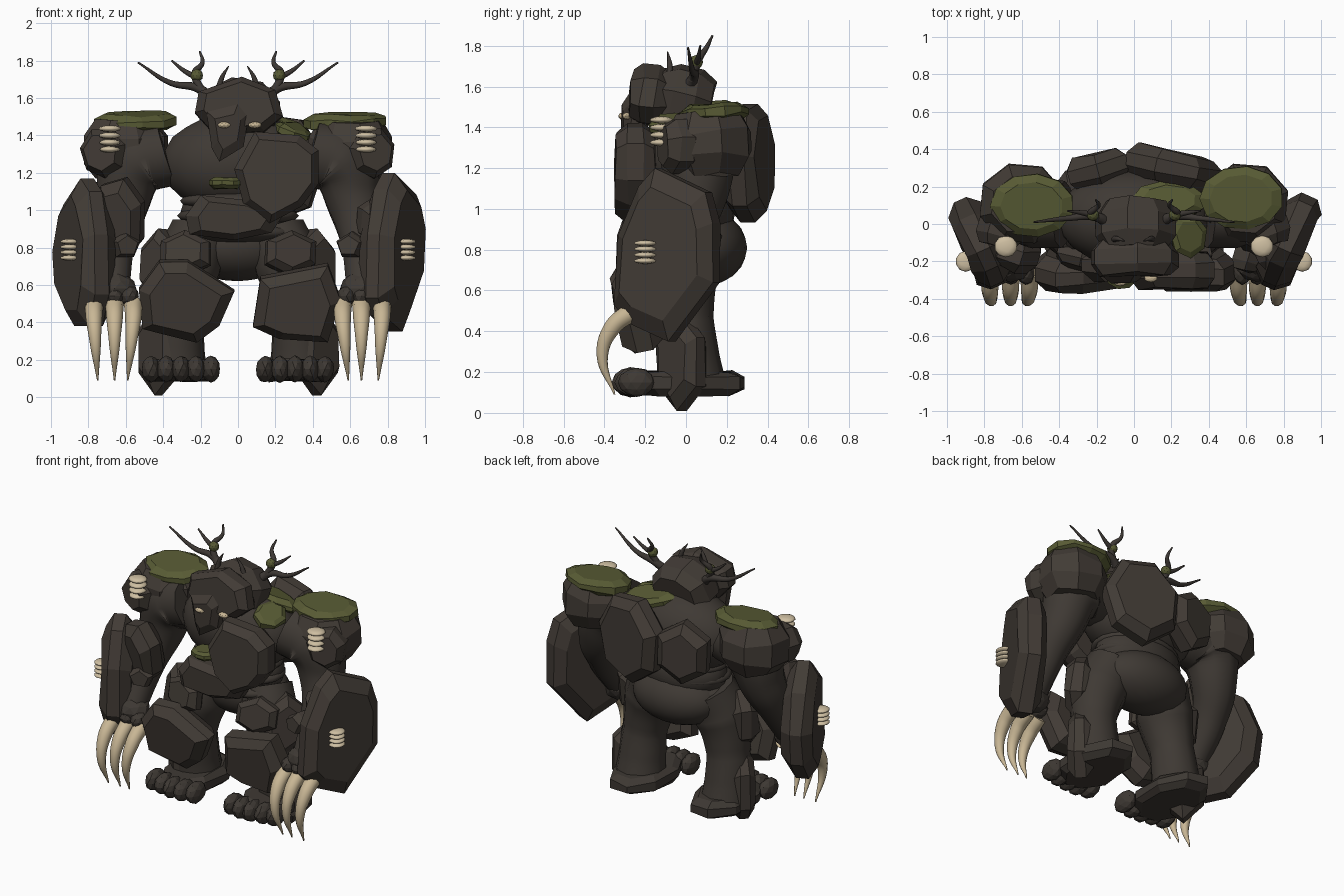
import bpy, bmesh, math, random
from mathutils import Vector

random.seed(4)
if "Cube" in bpy.data.objects:
    bpy.data.objects.remove(bpy.data.objects["Cube"])


def material(name, rgb):
    m = bpy.data.materials.new(name)
    m.use_nodes = True
    m.diffuse_color = (*rgb, 1)
    bsdf = next(n for n in m.node_tree.nodes if n.type == "BSDF_PRINCIPLED")
    bsdf.inputs["Base Color"].default_value = (*rgb, 1)
    return m


ROCK = material("brown rock", (0.054, 0.044, 0.036))
HIDE = material("dark hide", (0.049, 0.041, 0.034))
WOOD = material("antler wood", (0.045, 0.038, 0.033))
MOSS = material("green moss", (0.096, 0.103, 0.034))
BONE = material("cream bone", (0.58, 0.47, 0.30))
FUNGUS = material("pale fungus", (0.62, 0.52, 0.36))


def finish(name, bm, mat, smooth=False):
    bmesh.ops.recalc_face_normals(bm, faces=bm.faces)
    me = bpy.data.meshes.new(name)
    bm.to_mesh(me)
    bm.free()
    me.materials.append(mat)
    for p in me.polygons:
        p.use_smooth = smooth
    ob = bpy.data.objects.new(name, me)
    bpy.context.collection.objects.link(ob)


def ngon(n, ru, rv, phase=0.3):
    return [(ru * math.cos(phase + math.tau * i / n), rv * math.sin(phase + math.tau * i / n))
            for i in range(n)]


def plate(name, pts, origin, u, v, thick, mat=ROCK, inset=0.72, jitter=0.01):
    """Faceted slab: outline pts along u and v, with chamfered front and back."""
    u, v, o = Vector(u), Vector(v), Vector(origin)
    n = u.cross(v).normalized()
    ca = sum(p[0] for p in pts) / len(pts)
    cb = sum(p[1] for p in pts) / len(pts)
    bm = bmesh.new()
    rings = []
    for w, s in ((-0.5, inset), (-0.2, 1), (0.2, 1), (0.5, inset)):
        rings.append([bm.verts.new(o + u * (ca + (a - ca) * s) + v * (cb + (b - cb) * s)
                      + n * (w * thick + random.uniform(-jitter, jitter))) for a, b in pts])
    for r0, r1 in zip(rings, rings[1:]):
        for i in range(len(pts)):
            j = (i + 1) % len(pts)
            bm.faces.new((r0[i], r0[j], r1[j], r1[i]))
    bm.faces.new(rings[0])
    bm.faces.new(rings[-1])
    finish(name, bm, mat)


def blob(name, c, r, mat=HIDE, smooth=True, jitter=0.0, detail=3):
    """Smooth ellipsoid, or a rough boulder when flat."""
    bm = bmesh.new()
    bmesh.ops.create_icosphere(bm, subdivisions=detail, radius=1)
    for vert in bm.verts:
        k = 1 + random.uniform(-jitter, jitter)
        vert.co = Vector([c[i] + vert.co[i] * r[i] * k for i in range(3)])
    finish(name, bm, mat, smooth)


def boulder(name, c, r, mat=HIDE):
    blob(name, c, r, mat, False, 0.04, 2)


def tube(name, pts, mat, res=3):
    """Tapered tube through (x, y, z, radius) points."""
    cu = bpy.data.curves.new(name, "CURVE")
    cu.dimensions = "3D"
    cu.bevel_depth, cu.bevel_resolution, cu.resolution_u = 1, res, 8
    cu.use_fill_caps = True
    sp = cu.splines.new("BEZIER")
    sp.bezier_points.add(len(pts) - 1)
    for bp, p in zip(sp.bezier_points, pts):
        bp.co, bp.radius = p[:3], p[3]
        bp.handle_left_type = bp.handle_right_type = "AUTO"
    tmp = bpy.data.objects.new(name + "_path", cu)
    bpy.context.collection.objects.link(tmp)
    me = bpy.data.meshes.new_from_object(tmp.evaluated_get(bpy.context.evaluated_depsgraph_get()))
    bpy.data.objects.remove(tmp)
    bm = bmesh.new()
    bm.from_mesh(me)
    finish(name, bm, mat, True)


X, Y, Z = (1, 0, 0), (0, 1, 0), (0, 0, 1)

# Torso and pelvis
blob("chest", (0, 0.03, 1.25), (0.41, 0.26, 0.27))
blob("waist", (0, 0.03, 0.98), (0.31, 0.21, 0.2))
blob("pelvis", (0, 0.08, 0.81), (0.32, 0.22, 0.19))
blob("neck", (0, -0.02, 1.44), (0.2, 0.15, 0.14))
for i, z in enumerate((0.88, 0.97, 1.05)):
    blob("waist_fold_%d" % i, (0, 0.01, z), (0.34 - 0.015 * i, 0.23, 0.065))

# Front armour
plate("chest_plate", [(0.09, 1.42), (0.33, 1.4), (0.43, 1.32), (0.43, 1.14), (0.34, 1.02),
                      (0.17, 0.93), (0.03, 1.03), (-0.02, 1.22)], (0, -0.25, 0), X, Z, 0.19, inset=0.82)
plate("belly_plate", [(-0.2, 1.08), (0.08, 1.05), (0.24, 0.97), (0.18, 0.88), (-0.02, 0.84),
                      (-0.26, 0.87), (-0.28, 0.97)], (0, -0.22, 0), X, Z, 0.17)
plate("belly_moss", ngon(9, 0.09, 0.08), (-0.065, -0.27, 1.145), X, Y, 0.06, MOSS, jitter=0.004)

# Back armour and moss patches on the upper torso
plate("large_back_plate", ngon(7, 0.27, 0.3, 0.35), (0.2, 0.3, 1.23), (-0.97, 0.22, 0), Z, 0.18, inset=0.8)
plate("small_back_plate", ngon(6, 0.19, 0.21, 0.5), (-0.19, 0.29, 1.23), (-0.96, -0.26, 0), Z, 0.18)
plate("back_moss", ngon(9, 0.2, 0.11), (0.18, 0.12, 1.445), (1, 0, -0.2), (0, 1, -0.25), 0.08, MOSS)
plate("collar_moss", ngon(7, 0.1, 0.12), (0.29, -0.06, 1.42), (1, 0, -0.3), (0, 1, 0.2), 0.07, MOSS)

# Head
plate("skull", ngon(8, 0.22, 0.17, 0.2), (0.01, -0.01, 1.53), X, (0, 0.25, 1), 0.26, inset=0.75)
plate("brow", [(-0.21, 1.63), (0.02, 1.71), (0.2, 1.64), (0.24, 1.5), (0.14, 1.42), (-0.13, 1.41),
               (-0.23, 1.52)], (0, -0.34, 0), X, (0, 0.1, 1), 0.18, inset=0.8)
plate("snout", [(-0.17, 1.53), (0.0, 1.57), (0.06, 1.52), (0.03, 1.34), (-0.1, 1.26), (-0.14, 1.33)],
      (0, -0.25, 0), X, Z, 0.13, inset=0.6)
blob("right_eye", (-0.075, -0.31, 1.455), (0.036, 0.022, 0.018), BONE, False, 0, 2)
blob("left_eye", (0.09, -0.29, 1.455), (0.036, 0.022, 0.018), BONE, False, 0, 2)

# Outlines that differ between the two sides
knee = {-1: [(0.27, 0.73), (0.02, 0.57), (0.1, 0.39), (0.22, 0.30), (0.51, 0.37), (0.53, 0.58), (0.42, 0.73)],
        1: [(0.12, 0.64), (0.48, 0.71), (0.55, 0.52), (0.48, 0.30), (0.22, 0.32), (0.08, 0.38)]}
forearm = {-1: [(0.13, 0.78), (0.04, 1.03), (-0.14, 1.17), (-0.24, 1.1), (-0.32, 0.87), (-0.33, 0.55),
                (-0.24, 0.38), (-0.08, 0.38), (0.1, 0.56)],
           1: [(0.15, 0.93), (0.11, 1.08), (-0.14, 1.20), (-0.22, 1.11), (-0.32, 0.87), (-0.34, 0.53),
               (-0.27, 0.44), (-0.07, 0.35), (0.15, 0.64)]}

for s, side in ((-1, "right"), (1, "left")):
    def P(x, y, z, *r):
        return (s * x, y, z, *r)

    # Antlers with a mossy joint, and a small brow horn
    tube(side + "_antler", [P(0.13, 0.0, 1.58, 0.032), P(0.21, 0.04, 1.65, 0.024), P(0.36, 0.03, 1.68, 0.015),
                            P(0.535, 0.01, 1.79, 0.005)], WOOD)
    tube(side + "_antler_top", [P(0.19, 0.03, 1.63, 0.022), P(0.23, 0.06, 1.73, 0.02),
                                P(0.19, 0.1, 1.79, 0.012), P(0.205, 0.13, 1.85, 0.005)], WOOD)
    tube(side + "_antler_branch", [P(0.22, 0.05, 1.71, 0.018), P(0.28, 0.06, 1.74, 0.013),
                                   P(0.355, 0.07, 1.80, 0.005)], WOOD)
    tube(side + "_brow_horn", [P(0.11, -0.08, 1.62, 0.02), P(0.085, -0.08, 1.71, 0.013),
                               P(0.05, -0.09, 1.77, 0.003)], WOOD)
    blob(side + "_antler_moss", P(0.22, 0.05, 1.72), (0.034,) * 3, MOSS, False, 0, 2)

    # Shoulder and arm
    tube(side + "_arm", [P(0.38, 0.05, 1.3, 0.18), P(0.54, 0.06, 1.25, 0.19), P(0.62, 0.04, 1.04, 0.15),
                         P(0.66, -0.06, 0.83, 0.115), P(0.66, -0.2, 0.6, 0.085)], HIDE)
    plate(side + "_shoulder_rock", ngon(8, 0.235, 0.22), P(0.6, 0.11, 1.32), X, (0, 1, 0.05), 0.32, jitter=0.02)
    plate(side + "_shoulder_front_rock", ngon(7, 0.13, 0.14), P(0.71, -0.03, 1.31), (0.95, 0.3 * s, 0), Z, 0.18)
    plate(side + "_shoulder_moss", ngon(11, 0.225, 0.17), P(0.56 + 0.015 * s, 0.12 + 0.02 * s, 1.47),
          (1, 0, 0.03), (0, 1, 0.08), 0.09, MOSS, 0.75)
    plate(side + "_forearm_plate", forearm[s], P(0.87, 0, 0), P(0.45, 1, 0), Z, 0.2, inset=0.77)
    if s < 0:
        plate("right_forearm_rock", ngon(7, 0.15, 0.23, 0.4), P(0.64, -0.13, 0.95), (0.95, -0.3, 0), (0, -0.2, 1), 0.18)
    else:
        plate("left_forearm_rock", ngon(6, 0.09, 0.13, 0.4), P(0.72, -0.14, 0.93), (0.9, 0.4, 0), (0, -0.2, 1), 0.16)
    plate(side + "_wrist_rock", ngon(5, 0.085, 0.075), P(0.61, -0.18, 0.81), (0.95, -0.3 * s, 0), Z, 0.14)

    # Hand, fingers and claws
    boulder(side + "_hand", P(0.66, -0.21, 0.58), (0.12, 0.1, 0.09))
    for x0, x1 in ((0.77, 0.75), (0.66, 0.66), (0.56, 0.59)):
        boulder(side + "_finger", P(0.66 + (x0 - 0.66) * 0.8, -0.25, 0.54), (0.052, 0.075, 0.055))
        tube(side + "_claw", [P(x0, -0.26, 0.5, 0.05), P(x0, -0.36, 0.42, 0.044),
                              P(x0 * 0.6 + x1 * 0.4, -0.41, 0.28, 0.029), P(x1, -0.35, 0.09, 0.004)], BONE)

    # Shelf fungus on shoulder and forearm
    for i in range(4):
        blob(side + "_shoulder_fungus", P(0.685, -0.12, 1.325 + 0.037 * i),
             (0.056 + 0.002 * i, 0.058, 0.018), FUNGUS, True, 0, 2)
        blob(side + "_forearm_fungus", P(0.9, -0.2, 0.745 + 0.029 * i), (0.053, 0.056, 0.015), FUNGUS, True, 0, 2)

    # Leg with knee, thigh and shin plates
    tube(side + "_leg", [P(0.2, 0.03, 0.88, 0.17), P(0.27, -0.02, 0.7, 0.185), P(0.32, -0.01, 0.46, 0.145),
                         P(0.33, 0.01, 0.27, 0.155), P(0.33, 0.03, 0.12, 0.17)], HIDE)
    outline = [(s * a, b - 0.52) for a, b in knee[s]]
    plate(side + "_knee_plate", outline, (0, -0.25, 0.52), X, (0, -0.2, 1), 0.19, inset=0.75)
    plate(side + "_thigh_plate", ngon(6, 0.15, 0.2, 0.5), P(0.4, -0.06, 0.7), P(0.7, 0.7, 0), (0, 0.1, 1), 0.16)
    plate(side + "_hip_plate", ngon(6, 0.15, 0.12, 0.5), P(0.28, -0.18, 0.77), (1, 0.25 * s, 0), (0, 0.2, 1), 0.12)
    plate(side + "_shin_plate", ngon(6, 0.15, 0.24, math.pi / 2), P(0.42, -0.02, 0.25), P(0.7, 0.7, 0), Z, 0.15)

    # Foot and toes
    plate(side + "_foot", ngon(8, 0.19, 0.31), P(0.31, -0.01, 0.145), X, Y, 0.12, HIDE, 0.8)
    for i in range(5):
        boulder(side + "_toe", P(0.145 + 0.08 * i, -0.28 + 0.015 * abs(i - 1.5), 0.15), (0.05, 0.09, 0.072))
